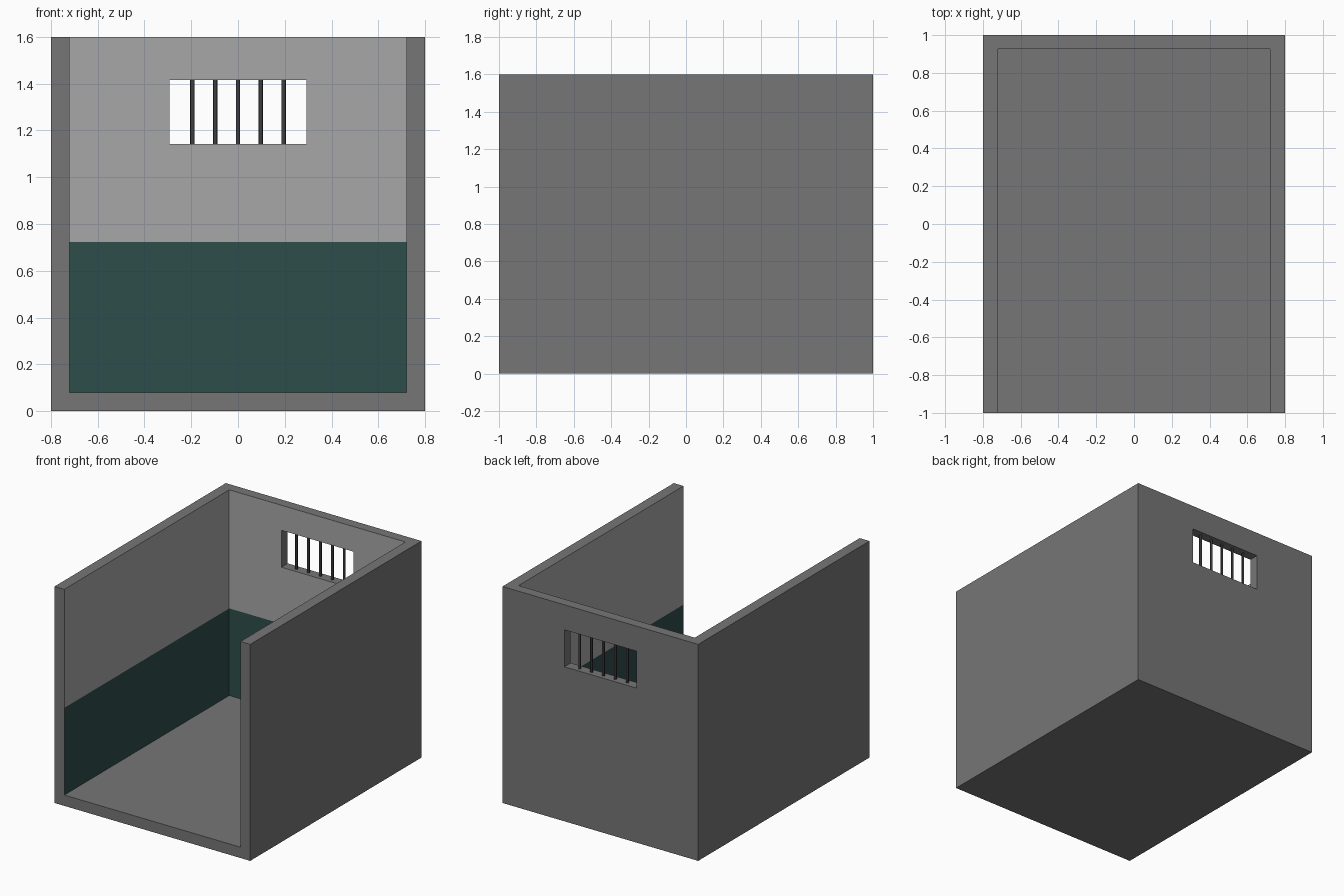
import bpy, bmesh

if "Cube" in bpy.data.objects:
    bpy.data.objects.remove(bpy.data.objects["Cube"])


def material(name, rgb):
    m = bpy.data.materials.new(name)
    m.diffuse_color = (*rgb, 1.0)
    m.use_nodes = True
    m.node_tree.nodes["Principled BSDF"].inputs["Base Color"].default_value = m.diffuse_color
    return m


concrete = material("grey concrete", (0.18, 0.18, 0.183))
plaster = material("light grey plaster", (0.39, 0.39, 0.39))
paint = material("dark green paint", (0.027, 0.076, 0.069))
iron = material("dark iron", (0.05, 0.05, 0.053))

# Cell shell: a coarse grid of blocks, some solid, some empty
XS = [-0.8, -0.72, -0.294, 0.294, 0.72, 0.8]
YS = [-1.0, 0.926, 1.0]
ZS = [0.0, 0.08, 0.724, 1.142, 1.415, 1.6]
SIZE = (len(XS) - 1, len(YS) - 1, len(ZS) - 1)


def solid(c):
    if any(v < 0 or v >= n for v, n in zip(c, SIZE)):
        return False
    x, y, z = c
    if z == 0 or x in (0, SIZE[0] - 1):      # floor and side walls
        return True
    return y == 1 and not (x == 2 and z == 3)  # back wall with window


bm = bmesh.new()
verts = {}


def vert(i):
    i = tuple(i)
    if i not in verts:
        verts[i] = bm.verts.new((XS[i[0]], YS[i[1]], ZS[i[2]]))
    return verts[i]


cells = [(x, y, z) for x in range(SIZE[0]) for y in range(SIZE[1]) for z in range(SIZE[2])]
for c in filter(solid, cells):
    for axis in range(3):
        for step in (-1, 1):
            near = list(c)
            near[axis] += step
            if solid(near):
                continue
            u, v = (axis + 1) % 3, (axis + 2) % 3
            ring = []
            for du, dv in ((0, 0), (1, 0), (1, 1), (0, 1)):
                i = list(c)
                i[axis] += step > 0
                i[u] += du
                i[v] += dv
                ring.append(vert(i))
            face = bm.faces.new(ring if step > 0 else ring[::-1])
            # Inner wall surfaces: green dado below, plaster above
            p = face.calc_center_median()
            inside = (abs(p.x) < 0.721 and p.y < 0.927 and p.z > 0.081
                      and axis != 2 and near[1] == 0)
            if inside:
                face.material_index = 2 if p.z < ZS[2] else 1

mesh = bpy.data.meshes.new("cell_walls")
bm.to_mesh(mesh)
bm.free()
for m in (concrete, plaster, paint):
    mesh.materials.append(m)
bpy.context.collection.objects.link(bpy.data.objects.new("cell_walls", mesh))

# Window bars
for k in range(5):
    bpy.ops.mesh.primitive_cylinder_add(
        vertices=12, radius=0.0095, depth=ZS[4] - ZS[3], end_fill_type='NOTHING',
        location=((k - 2) * 0.0975, 0.963, (ZS[3] + ZS[4]) / 2))
    bar = bpy.context.object
    bar.name = f"window_bar_{k + 1}"
    bar.data.materials.append(iron)
    bpy.ops.object.shade_smooth_by_angle()
